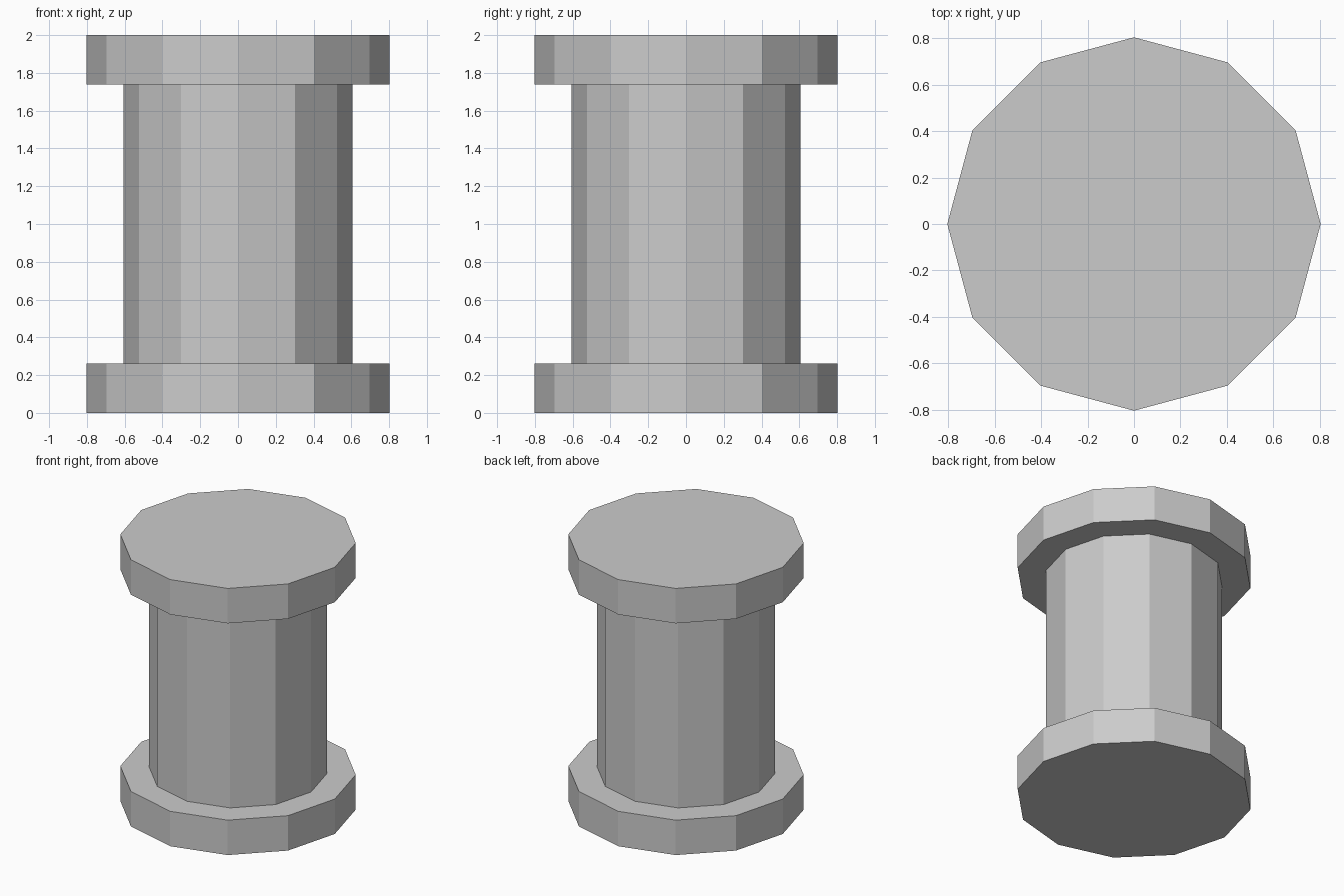
import bpy, bmesh
from math import cos, sin, tau

if "Cube" in bpy.data.objects:
    bpy.data.objects.remove(bpy.data.objects["Cube"])

SIDES = 12
FLANGE_R, CORE_R = 0.803, 0.606
HEIGHT, FLANGE_H = 2.0, 0.262

# Spool outline (radius, height) from the base up
profile = [
    (FLANGE_R, 0), (FLANGE_R, FLANGE_H),
    (CORE_R, FLANGE_H), (CORE_R, HEIGHT - FLANGE_H),
    (FLANGE_R, HEIGHT - FLANGE_H), (FLANGE_R, HEIGHT),
]


def lathe(name, outline, sides):
    """Revolve an outline into a closed, flat-shaded solid."""
    bm = bmesh.new()
    rings = [[bm.verts.new((r * cos(tau * i / sides), r * sin(tau * i / sides), z))
              for i in range(sides)] for r, z in outline]
    for low, high in zip(rings, rings[1:]):
        for i in range(sides):
            j = (i + 1) % sides
            bm.faces.new((low[i], low[j], high[j], high[i]))
    # End caps
    bm.faces.new(rings[0][::-1])
    bm.faces.new(rings[-1])
    mesh = bpy.data.meshes.new(name)
    bm.to_mesh(mesh)
    bm.free()
    obj = bpy.data.objects.new(name, mesh)
    bpy.context.collection.objects.link(obj)
    return obj


# Flanged column: two wide discs joined by a narrower core
lathe("flanged_column", profile, SIDES)
